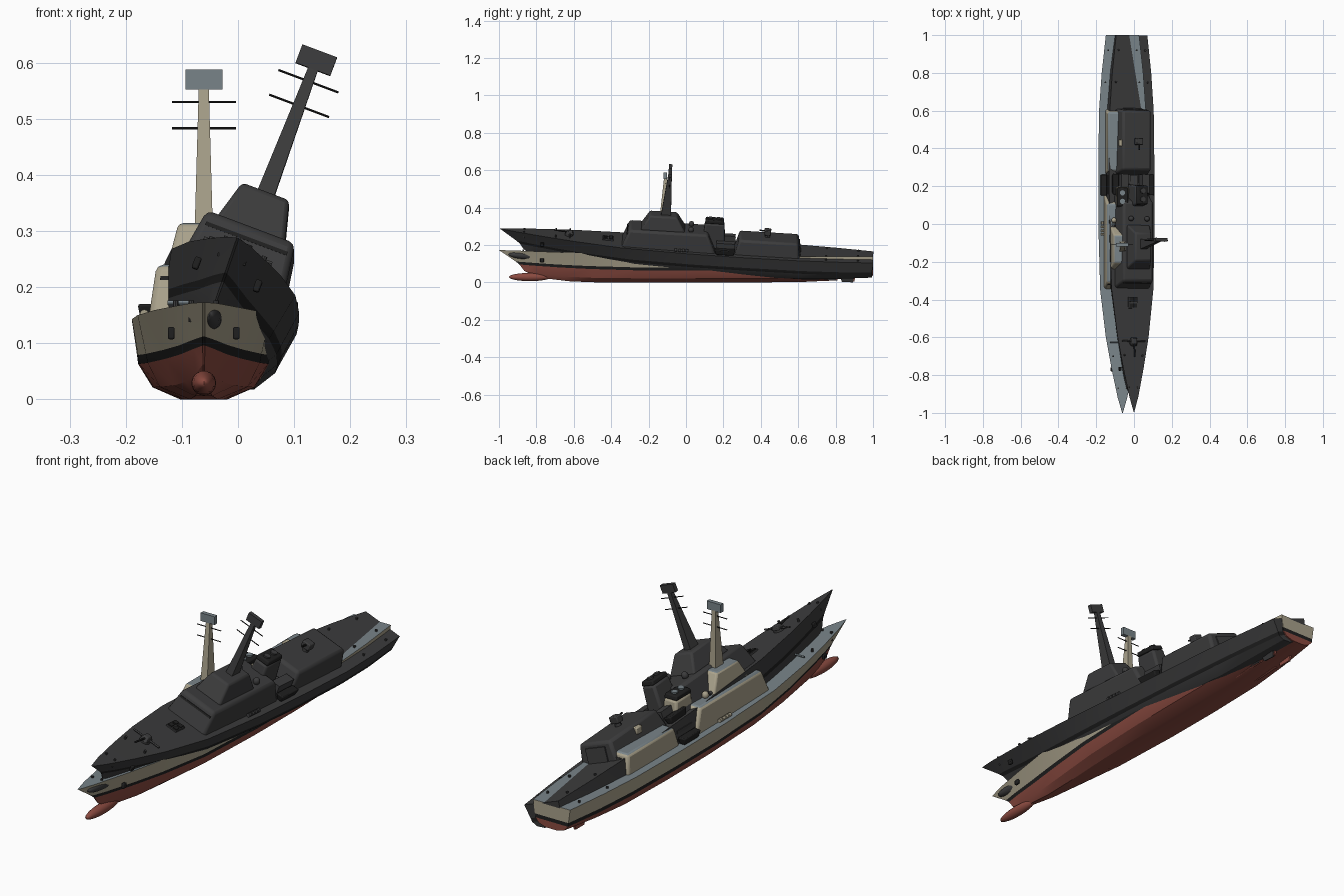
import bpy, bmesh, math
from mathutils import Matrix, Vector

if "Cube" in bpy.data.objects:
    bpy.data.objects.remove(bpy.data.objects["Cube"])


def material(name, rgb):
    m = bpy.data.materials.new(name)
    m.diffuse_color = (*rgb, 1)
    m.use_nodes = True
    m.node_tree.nodes["Principled BSDF"].inputs["Base Color"].default_value = m.diffuse_color
    return m


BEIGE = material("beige", (0.40, 0.36, 0.26))
DECK = material("deck_grey", (0.19, 0.23, 0.25))
RED = material("red", (0.26, 0.07, 0.052))
BLACK = material("black", (0.014, 0.014, 0.014))
DARK = material("dark_grey", (0.045, 0.045, 0.046))

# Placement of the ship being built, name prefix and colour replacement
state = {"prefix": "", "matrix": Matrix(), "swap": {}}


def finish(name, bm, mats, bevel=0.0, smooth=30):
    bmesh.ops.recalc_face_normals(bm, faces=bm.faces[:])
    me = bpy.data.meshes.new(name)
    bm.to_mesh(me)
    bm.free()
    ob = bpy.data.objects.new(state["prefix"] + name, me)
    bpy.context.collection.objects.link(ob)
    ob.matrix_world = state["matrix"]
    for m in mats:
        me.materials.append(state["swap"].get(m, m))
    if bevel:
        mod = ob.modifiers.new("soft_edges", 'BEVEL')
        mod.width, mod.segments, mod.limit_method = bevel, 2, 'ANGLE'
    if smooth:
        bpy.ops.object.select_all(action='DESELECT')
        ob.select_set(True)
        bpy.context.view_layer.objects.active = ob
        bpy.ops.object.shade_smooth_by_angle(angle=math.radians(smooth))
    return ob


def taper(name, base, top, mat, top_mat=None, x=0.0, bevel=0.0):
    """Tapered block; base and top are (y front, y back, half width, z)."""
    bm = bmesh.new()
    rings = []
    for y0, y1, w, z in (base, top):
        rings.append([bm.verts.new((x + a, b, z))
                      for a, b in ((-w, y0), (w, y0), (w, y1), (-w, y1))])
    bm.faces.new(rings[0][::-1])
    lid = bm.faces.new(rings[1])
    lid.material_index = 1 if top_mat else 0
    for i in range(4):
        j = (i + 1) % 4
        bm.faces.new((rings[0][i], rings[0][j], rings[1][j], rings[1][i]))
    return finish(name, bm, [mat, top_mat] if top_mat else [mat], bevel)


def box(name, x, y, z, sx, sy, sz, mat, bevel=0.0):
    a = (y - sy / 2, y + sy / 2, sx / 2)
    return taper(name, (*a, z - sz / 2), (*a, z + sz / 2), mat, x=x, bevel=bevel)


def ball(name, loc, size, mat):
    bm = bmesh.new()
    bmesh.ops.create_uvsphere(bm, u_segments=20, v_segments=12, radius=1,
                              matrix=Matrix.Translation(loc) @ Matrix.Diagonal((*size, 1)))
    return finish(name, bm, [mat], smooth=60)


def rod(name, a, b, r, mat, r2=None, seg=12):
    a, b = Vector(a), Vector(b)
    rot = (b - a).to_track_quat('Z', 'Y').to_matrix().to_4x4()
    bm = bmesh.new()
    bmesh.ops.create_cone(bm, cap_ends=True, segments=seg, radius1=r, radius2=r2 or r,
                          depth=(b - a).length, matrix=Matrix.Translation((a + b) / 2) @ rot)
    return finish(name, bm, [mat])


def hull():
    # station: y, deck half width, deck z, waterline half width, waterline z, keel z
    stations = [(-1.0, .002, .173, .002, .096, .045), (-.92, .025, .171, .018, .09, .022),
                (-.77, .057, .165, .042, .08, .006), (-.6, .088, .159, .069, .072, 0),
                (-.35, .118, .15, .100, .065, 0), (0, .128, .143, .115, .063, 0),
                (.3, .128, .14, .117, .063, 0), (.6, .124, .14, .112, .063, .003),
                (.8, .110, .14, .100, .064, .018), (1.0, .088, .14, .078, .066, .036)]
    stems = (-.82, -.83, -.865, -.89, -.91, -1.0)   # raked bow, keel to deck
    bm = bmesh.new()
    rows = []
    for y, dw, dz, w, wz, kz in stations:
        section = [(0, kz), (.36 * w, kz), (.78 * w, kz + .34 * (wz - kz)), (w, wz),
                   (w + .18 * (dw - w), wz + .016), (dw, dz)]
        row = []
        for sgn in (-1, 1):
            row.append([bm.verts.new((sgn * px, 1 - (1 - y) * (1 - s) / 2, pz))
                        for (px, pz), s in zip(section, stems)])
        rows.append(row)
    band = [0, 0, 0, 1, 2]   # red, stripe, side
    for a, b in zip(rows, rows[1:]):
        for s in (0, 1):
            for k in range(5):
                bm.faces.new((a[s][k], b[s][k], b[s][k + 1], a[s][k + 1])).material_index = band[k]
        bm.faces.new((a[0][5], b[0][5], b[1][5], a[1][5])).material_index = 3
    for row in (rows[0], rows[-1]):          # stem and transom
        for k in range(5):
            bm.faces.new((row[0][k], row[1][k], row[1][k + 1], row[0][k + 1])).material_index = band[k]
    bmesh.ops.remove_doubles(bm, verts=bm.verts[:], dist=0.0005)
    finish("hull", bm, [RED, BLACK, BEIGE, DECK], smooth=25)


def ship():
    hull()
    ball("bow_bulb", (0, -.835, .029), (.022, .112, .022), RED)

    # Forward superstructure with bridge and window bands
    taper("main_block", (-.355, .165, .102, .12), (-.31, .11, .084, .24), BEIGE, DECK, bevel=.012)
    taper("bridge", (-.25, -.01, .066, .235), (-.205, -.06, .045, .314), BEIGE, DECK, bevel=.008)
    taper("window_band", (-.3225, -.31, .078, .213), (-.3195, -.31, .077, .22), BLACK)

    # Mast with yards and flat antenna box
    taper("mast", (-.145, -.092, .016, .31), (-.118, -.101, .009, .555), BEIGE)
    box("mast_antenna", 0, -.11, .57, .066, .018, .035, DECK)
    for z in (.483, .53):
        rod("yard_arm", (-.057, -.11, z), (.057, -.11, z), .002, BLACK, seg=8)

    # Funnel with black cap
    taper("funnel", (.08, .21, .04, .13), (.092, .195, .031, .285), BEIGE, bevel=.01)
    taper("funnel_cap", (.092, .195, .031, .284), (.096, .19, .029, .304), BLACK, bevel=.005)
    for y in (.12, .165):
        rod("exhaust", (0, y, .3), (0, y, .31), .014, DECK)

    # Hangar with rear door and roof gun
    taper("hangar", (.255, .61, .094, .12), (.28, .595, .08, .22), BEIGE, DECK, bevel=.012)
    taper("hangar_door", (.59, .6125, .05, .14), (.59, .603, .05, .2), DARK)
    rod("roof_gun_base", (0, .43, .215), (0, .43, .235), .014, BEIGE)
    box("roof_gun", 0, .43, .248, .04, .036, .03, BEIGE, .004)
    rod("roof_gun_barrel", (0, .43, .25), (0, .385, .255), .004, BLACK)

    # Foredeck gun and launcher hatch
    rod("gun_base", (0, -.63, .155), (0, -.63, .17), .022, DECK, seg=16)
    taper("gun_turret", (-.652, -.605, .018, .168), (-.638, -.612, .012, .187), DECK, bevel=.003)
    rod("gun_barrel", (0, -.64, .178), (0, -.71, .185), .004, BLACK)
    rod("gun_crossbar", (-.065, -.625, .172), (.065, -.625, .172), .004, DECK)
    box("launcher_hatch", 0, -.42, .155, .05, .06, .01, DECK)
    for x in (-.012, .012):
        for y in (-.435, -.405):
            box("hatch_lid", x, y, .161, .018, .022, .006, BLACK)

    # Paired fittings on both sides
    for s in (-1, 1):
        ball("radar_dome", (s * .045, .02, .25), (.014, .014, .016), BEIGE)
        taper("side_boat", (.16, .255, .012, .14), (.15, .262, .018, .17), BLACK, x=s * .1, bevel=.005)
        box("boat_bay", s * .06, .21, .165, .04, .1, .06, DARK)
        for i in range(4):
            y = -.055 + i * .02
            rod("life_raft", (s * .106, y - .007, .152), (s * .106, y + .007, .152), .008, BEIGE)
        taper("rudder", (.84, .9, .004, .006), (.83, .91, .006, .05), RED, x=s * .04)
        rod("propeller_shaft", (s * .04, .62, .008), (s * .04, .81, .016), .005, RED)
        box("anchor", s * .058, -.77, .118, .012, .02, .022, BLACK, .003)
        for y in (-.87, -.7, .75, .92):
            w = {-.87: .022, -.7: .05, .75: .09, .92: .075}[y]
            rod("bollard", (s * w, y, .138), (s * w, y, .148 if y > 0 else .176), .005, DARK, seg=8)


# Upright coloured ship
state.update(prefix="upright_", matrix=Matrix.Translation((-.061, 0, 0)))
ship()

# Dark ship, rolled to the side and pitched bow up through the first one
state.update(prefix="tilted_",
             matrix=Matrix.Translation((-.061, .992, .004))
             @ Matrix.Rotation(math.radians(-3.5), 4, 'X')
             @ Matrix.Rotation(math.radians(20.6), 4, 'Y')
             @ Matrix.Translation((0, -1, 0)),
             swap={BEIGE: DARK, DECK: DARK, RED: DARK})
ship()
